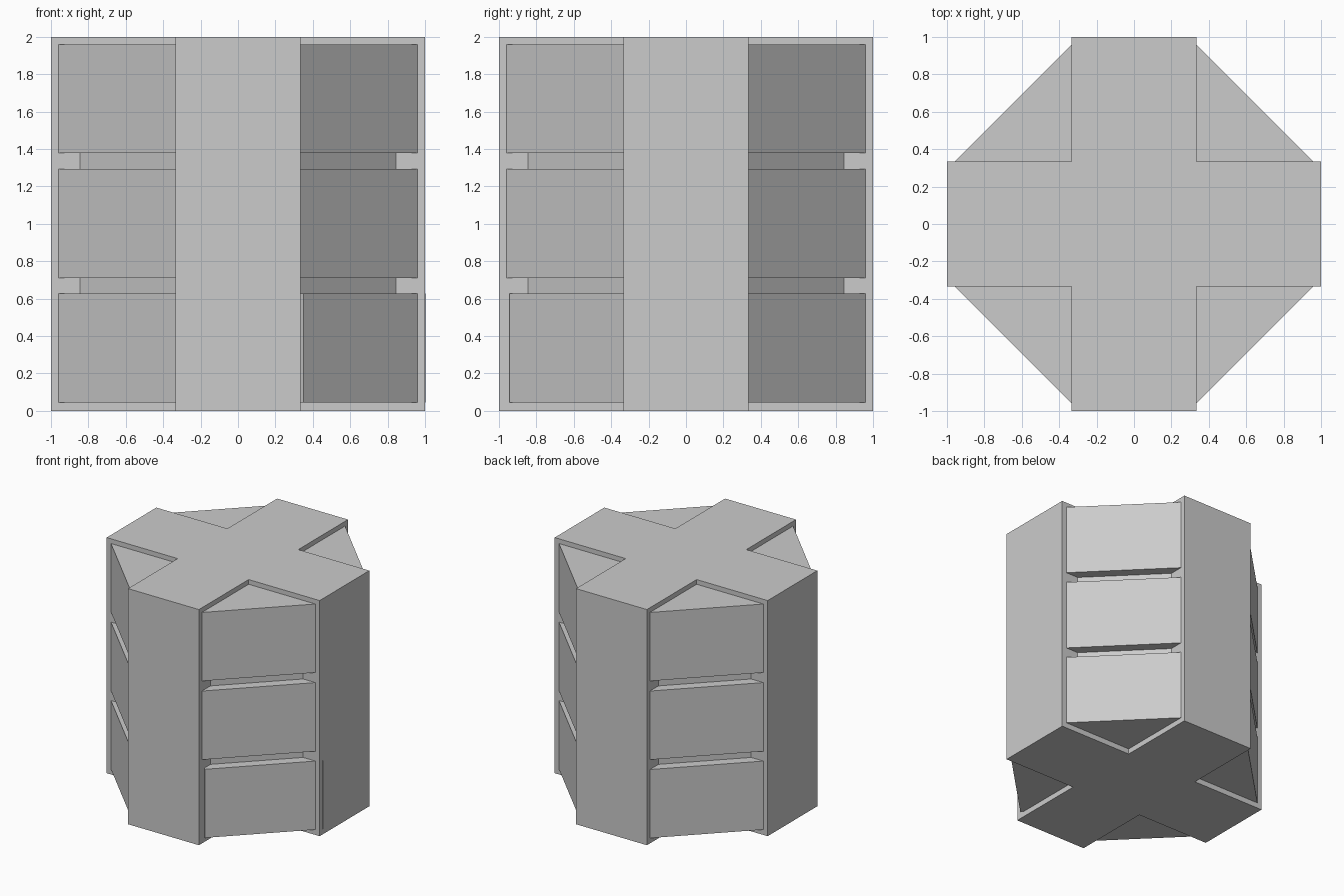
import bpy
from math import radians
from mathutils import Matrix

cube = bpy.data.objects.get("Cube")
if cube:
    bpy.data.objects.remove(cube, do_unlink=True)

grey = bpy.data.materials.new("light_grey")
grey.use_nodes = True
colour = (0.6, 0.6, 0.6, 1)
grey.diffuse_color = colour
grey.node_tree.nodes["Principled BSDF"].inputs["Base Color"].default_value = colour


def prism(name, outline, z0, z1):
    """Flat-sided solid from a counter-clockwise outline."""
    n = len(outline)
    verts = [(x, y, z) for z in (z0, z1) for x, y in outline]
    faces = [tuple(reversed(range(n))), tuple(range(n, 2 * n))]
    faces += [(i, (i + 1) % n, n + (i + 1) % n, n + i) for i in range(n)]
    mesh = bpy.data.meshes.new(name)
    mesh.from_pydata(verts, [], faces)
    mesh.materials.append(grey)
    obj = bpy.data.objects.new(name, mesh)
    bpy.context.collection.objects.link(obj)
    return obj


def corner_block(name, angle, near, far, width, z0, z1, slide=0):
    """Box facing along a diagonal, with its ends buried in the arms."""
    w = width / 2
    outline = [(near, slide - w), (far, slide - w), (far, slide + w), (near, slide + w)]
    obj = prism(name, outline, z0, z1)
    obj.data.transform(Matrix.Rotation(radians(angle), 4, "Z"))
    return obj


# Cross-shaped column
a = 0.333
quarter = [(1, -a), (1, a), (a, a)]
cross = []
for turn in range(4):
    for x, y in quarter:
        for _ in range(turn):
            x, y = -y, x
        cross.append((x, y))
prism("cross_column", cross, 0, 2)

# Three stacked panels in each corner, with a recessed core behind the gaps
tiers = {"lower": (0.045, 0.627), "middle": (0.71, 1.293), "upper": (1.378, 1.96)}
corners = {"back_left": 45, "back_right": 135, "front_right": 225, "front_left": 315}
for corner, angle in corners.items():
    corner_block(corner + "_core", angle, 0.45, 0.833, 0.92, 0.1, 1.9)
    for tier, (z0, z1) in tiers.items():
        # One lower panel sits slightly off centre
        slide = 0.041 if (corner, tier) == ("front_left", "lower") else 0
        corner_block(f"{corner}_{tier}_panel", angle, 0.45, 0.914, 0.922, z0, z1, slide)
